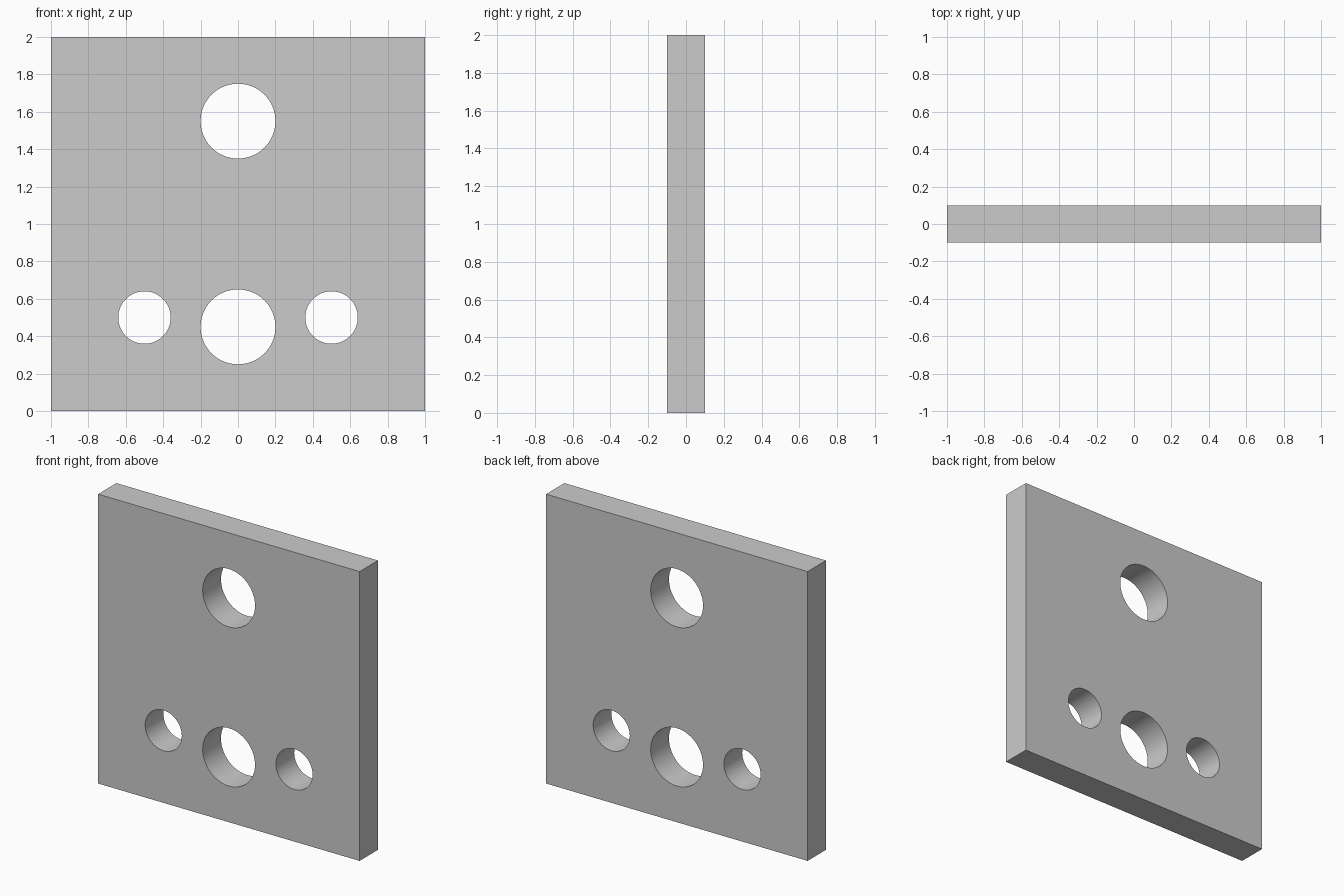
import bpy
from math import radians

if "Cube" in bpy.data.objects:
    bpy.data.objects.remove(bpy.data.objects["Cube"])

# Square plate standing upright
bpy.ops.mesh.primitive_cube_add(size=1, location=(0, 0, 1))
plate = bpy.context.object
plate.name = "plate"
plate.scale = (2, 0.2, 2)
bpy.ops.object.transform_apply(location=False, rotation=False, scale=True)


def drill(name, x, z, radius):
    """Cut a round hole through the plate along y."""
    bpy.ops.mesh.primitive_cylinder_add(vertices=96, radius=radius, depth=1,
                                        location=(x, 0, z),
                                        rotation=(radians(90), 0, 0))
    cutter = bpy.context.object
    cutter.name = name
    cutter.hide_render = True
    mod = plate.modifiers.new(name, 'BOOLEAN')
    mod.operation = 'DIFFERENCE'
    mod.solver = 'EXACT'
    mod.object = cutter
    bpy.context.view_layer.objects.active = plate
    bpy.ops.object.modifier_apply(modifier=name)
    bpy.data.objects.remove(cutter, do_unlink=True)


# Two large holes on the centre line
drill("upper_hole", 0, 1.55, 0.2)
drill("lower_hole", 0, 0.45, 0.2)

# Pair of small side holes
for side, label in ((-1, "left"), (1, "right")):
    drill(label + "_hole", side * 0.5, 0.5, 0.14)

# Smooth hole walls, sharp plate edges
bpy.ops.object.select_all(action='DESELECT')
plate.select_set(True)
bpy.context.view_layer.objects.active = plate
bpy.ops.object.shade_smooth_by_angle(angle=radians(30))
